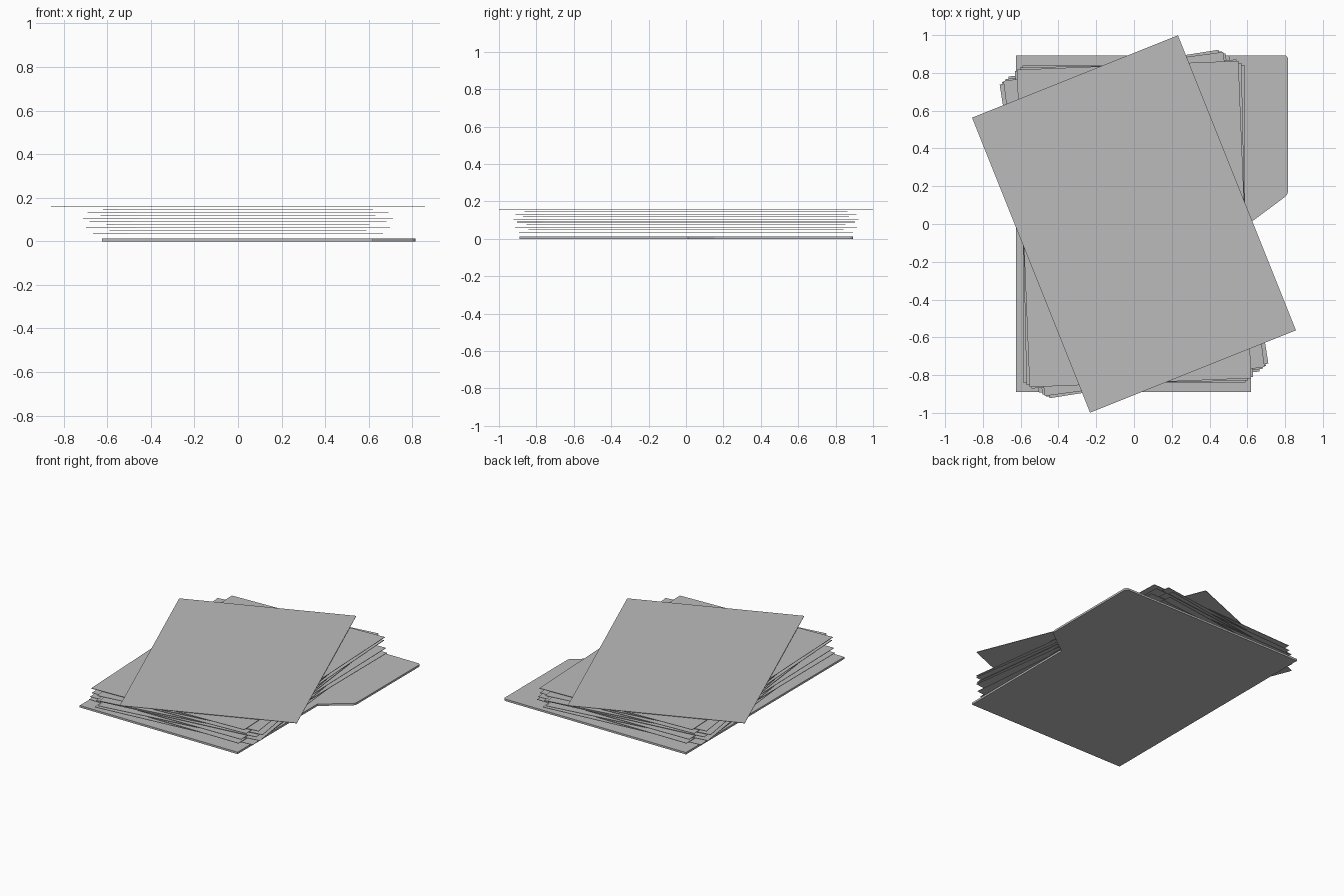
import bpy, bmesh, math

cube = bpy.data.objects.get("Cube")
if cube:
    bpy.data.objects.remove(cube, do_unlink=True)

grey = bpy.data.materials.new("paper_grey")
grey.use_nodes = True
colour = (0.5, 0.5, 0.5, 1)
grey.diffuse_color = colour
grey.node_tree.nodes["Principled BSDF"].inputs["Base Color"].default_value = colour


def plate(name, outline, z, thickness, angle=0, rounded=(), radius=0.02):
    """Flat plate extruded from an outline, with chosen corners rounded."""
    bm = bmesh.new()
    verts = [bm.verts.new((x, y, 0)) for x, y in outline]
    bm.faces.new(verts)
    if rounded:
        bmesh.ops.bevel(bm, geom=[verts[i] for i in rounded], offset=radius,
                        segments=4, profile=0.5, affect='VERTICES')
    face = bm.faces[:]
    top = bmesh.ops.extrude_face_region(bm, geom=face)["geom"]
    bmesh.ops.translate(bm, vec=(0, 0, thickness),
                        verts=[g for g in top if isinstance(g, bmesh.types.BMVert)])
    bmesh.ops.recalc_face_normals(bm, faces=bm.faces[:])
    mesh = bpy.data.meshes.new(name)
    bm.to_mesh(mesh)
    bm.free()
    mesh.materials.append(grey)
    obj = bpy.data.objects.new(name, mesh)
    obj.location.z = z
    obj.rotation_euler.z = math.radians(angle)
    bpy.context.collection.objects.link(obj)
    return obj


# Folder back with a wide rounded tab on its left side
folder = [(-0.625, -0.89), (0.62, -0.89), (0.62, 0.01),
          (0.815, 0.155), (0.815, 0.893), (-0.625, 0.893)]
plate("folder", folder, 0, 0.014, rounded=(3, 4))

# Loose sheets, each turned a little differently, from bottom to top
W, H = 0.587, 0.841
sheet = [(-W, -H), (W, -H), (W, H), (-W, H)]
turns = [5.5, 0.2, 8, 1.2, 6.7, 9, 3, 7.5, 2.3, 21.8]
for i, turn in enumerate(turns):
    plate(f"sheet_{i + 1}", sheet, 0.034 + 0.0137 * i, 0.003, turn)
